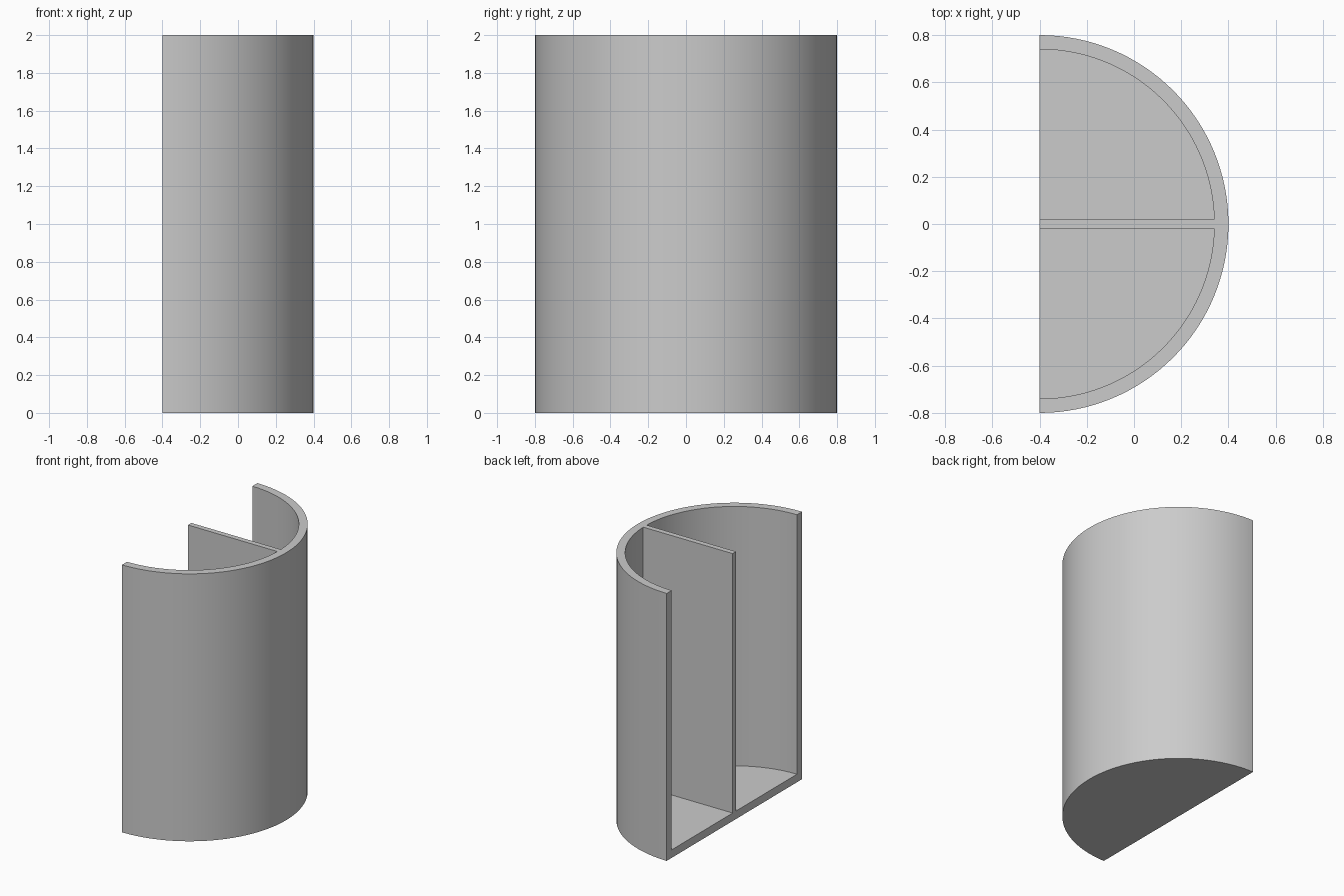
import bpy, bmesh, math

if "Cube" in bpy.data.objects:
    bpy.data.objects.remove(bpy.data.objects["Cube"])

RADIUS, WALL, FLOOR, HEIGHT = 0.8, 0.06, 0.06, 2.0
FLAT_X = -0.4          # plane of the open side
HALF_DIVIDER = 0.02
SEGMENTS = 64

grey = bpy.data.materials.new("plain grey")
grey.use_nodes = True
colour = (0.6, 0.6, 0.6, 1)
grey.diffuse_color = colour
grey.node_tree.nodes["Principled BSDF"].inputs["Base Color"].default_value = colour


def arc(radius, start=-math.pi / 2, end=math.pi / 2):
    """Points along an arc around the middle of the flat side."""
    steps = [start + (end - start) * i / SEGMENTS for i in range(SEGMENTS + 1)]
    return [(FLAT_X + radius * math.cos(a), radius * math.sin(a)) for a in steps]


def extrude_outline(name, outline, bottom, top):
    """Closed prism from a flat outline."""
    bm = bmesh.new()
    base = bm.faces.new([bm.verts.new((x, y, bottom)) for x, y in outline])
    grown = bmesh.ops.extrude_face_region(bm, geom=[base])["geom"]
    lifted = [v for v in grown if isinstance(v, bmesh.types.BMVert)]
    bmesh.ops.translate(bm, verts=lifted, vec=(0, 0, top - bottom))
    bmesh.ops.recalc_face_normals(bm, faces=bm.faces)
    mesh = bpy.data.meshes.new(name)
    bm.to_mesh(mesh)
    bm.free()
    mesh.materials.append(grey)
    obj = bpy.data.objects.new(name, mesh)
    bpy.context.collection.objects.link(obj)
    return obj


# The shell, with two compartments cut out of a solid half cylinder
body = extrude_outline("divided_half_cylinder", arc(RADIUS), 0, HEIGHT)

# Compartment cutters run out past the open side and the top
for side, name in ((1, "left_compartment_cutter"), (-1, "right_compartment_cutter")):
    inner = RADIUS - WALL
    first = math.asin(HALF_DIVIDER / inner)
    curve = [(x, side * y) for x, y in arc(inner, first)]
    outside = FLAT_X - WALL
    outline = curve + [(outside, side * inner), (outside, side * HALF_DIVIDER)]
    cutter = extrude_outline(name, outline, FLOOR, HEIGHT + WALL)
    cut = body.modifiers.new("cut " + name, "BOOLEAN")
    cut.operation = "DIFFERENCE"
    cut.solver = "EXACT"
    cut.object = cutter
    bpy.context.view_layer.objects.active = body
    bpy.ops.object.modifier_apply(modifier=cut.name)
    bpy.data.objects.remove(cutter)

# Smooth curved walls with crisp rims
bpy.ops.object.select_all(action="DESELECT")
body.select_set(True)
bpy.context.view_layer.objects.active = body
bpy.ops.object.shade_smooth_by_angle(angle=math.radians(30))
